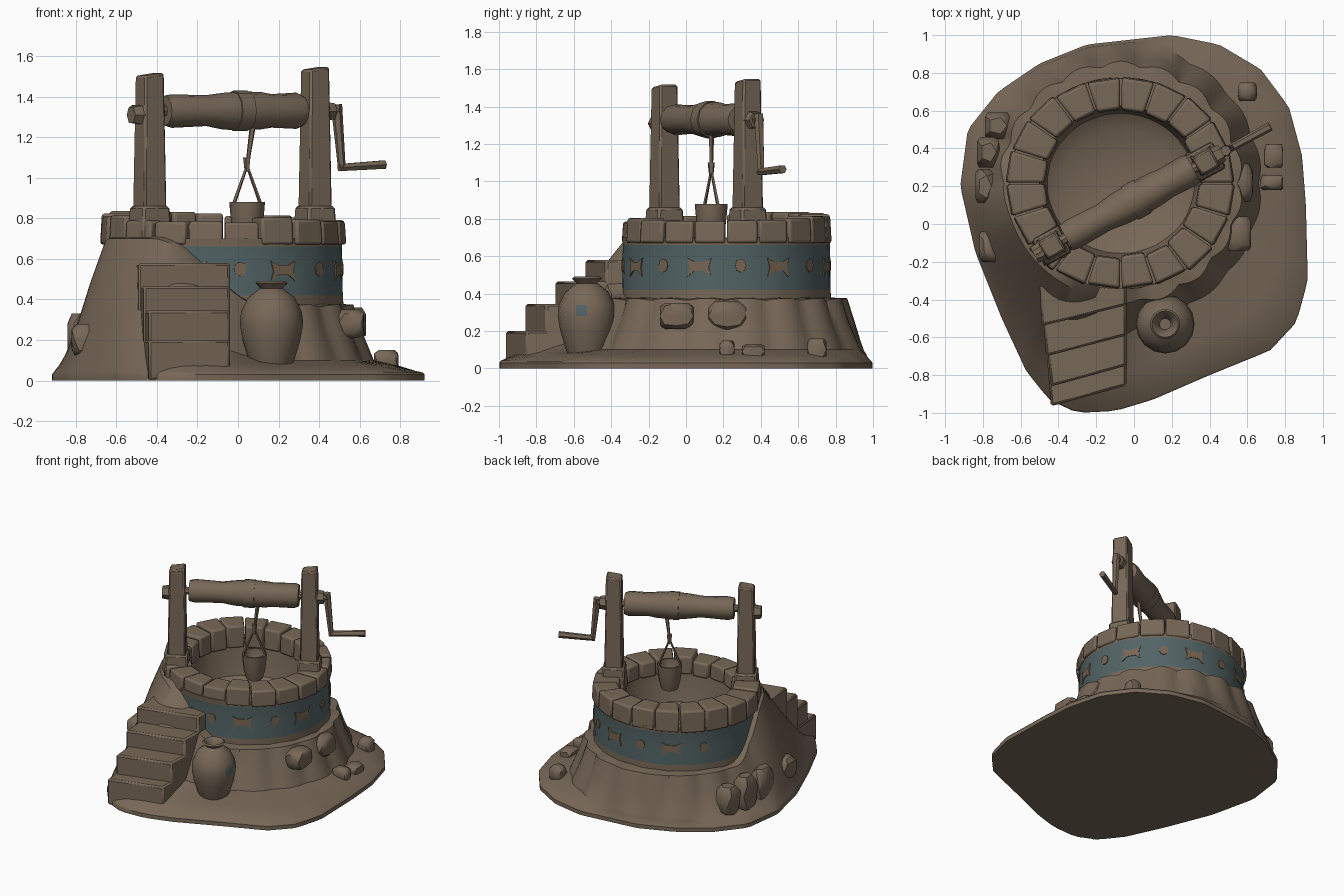
import bpy, bmesh, math, random
from mathutils import Vector, Matrix

if "Cube" in bpy.data.objects:
    bpy.data.objects.remove(bpy.data.objects["Cube"])

random.seed(4)
CX, CY, YS = -0.07, 0.215, 0.95          # well centre and y squash
TAU = math.tau


def material(name, rgb):
    m = bpy.data.materials.new(name)
    m.diffuse_color = (*rgb, 1)
    m.use_nodes = True
    m.node_tree.nodes["Principled BSDF"].inputs["Base Color"].default_value = m.diffuse_color
    return m


BROWN = material("earth_brown", (0.185, 0.138, 0.096))
BLUE = material("faded_blue", (0.085, 0.125, 0.13))
TAN = material("ochre_motif", (0.19, 0.13, 0.085))


def make(name, verts, faces, mats=(BROWN,), rule=None):
    me = bpy.data.meshes.new(name)
    me.from_pydata([tuple(v) for v in verts], [], faces)
    bm = bmesh.new()
    bm.from_mesh(me)
    bmesh.ops.recalc_face_normals(bm, faces=bm.faces)
    bm.to_mesh(me)
    bm.free()
    for m in mats:
        me.materials.append(m)
    if rule:
        for p in me.polygons:
            p.material_index = rule(p)
    ob = bpy.data.objects.new(name, me)
    bpy.context.collection.objects.link(ob)
    return ob


def grid_faces(rows, n):
    return [(r * n + i, r * n + (i + 1) % n, (r + 1) * n + (i + 1) % n, (r + 1) * n + i)
            for r in range(rows - 1) for i in range(n)]


def lathe(name, prof, n, mat=Matrix(), jitter=0.0, **kw):
    """Revolve (radius, height) points about local z, capping both ends."""
    vs = []
    for r, z in prof:
        for i in range(n):
            a = TAU * i / n
            q = r * (1 + random.uniform(-jitter, jitter))
            vs.append(mat @ Vector((q * math.cos(a), q * math.sin(a), z)))
    fs = grid_faces(len(prof), n)
    fs += [tuple(range(n)), tuple(range((len(prof) - 1) * n, len(prof) * n))]
    return make(name, vs, fs, **kw)


def aim(p, q):
    p, q = Vector(p), Vector(q)
    return Matrix.Translation(p) @ (q - p).to_track_quat('Z', 'Y').to_matrix().to_4x4()


def rod(name, p, q, r1, r2, n=6):
    length = (Vector(q) - Vector(p)).length
    return lathe(name, [(r1, 0), (r2, length)], n, aim(p, q))


def hexa(name, low, high):
    """Box-like solid from two matching quads."""
    return make(name, low + high, grid_faces(2, 4) + [(0, 1, 2, 3), (4, 5, 6, 7)])


def smooth(a, b, x):
    t = max(0, min(1, (x - a) / (b - a)))
    return t * t * (3 - 2 * t)


def rock(name, loc, size):
    bm = bmesh.new()
    bmesh.ops.create_icosphere(bm, subdivisions=2, radius=1)
    for v in bm.verts:
        v.co *= random.uniform(0.9, 1.08)
        v.co = Vector(max(-0.75, min(0.75, c)) / 0.75 * s for c, s in zip(v.co, size)) + Vector(loc)
        v.co.z = max(v.co.z, 0.005)
    me = bpy.data.meshes.new(name)
    bm.to_mesh(me)
    bm.free()
    me.materials.append(BROWN)
    bpy.context.collection.objects.link(bpy.data.objects.new(name, me))


# Ground, stone footing and earth mound: one radial surface around the well
outline = [(.2, 1), (.45, .95), (.67, .82), (.82, .62), (.89, .36), (.91, .1), (.92, -.3), (.86, -.52),
           (.72, -.67), (.4, -.8), (.1, -.93), (-.1, -.99), (-.3, -1), (-.45, -.93), (-.57, -.78),
           (-.7, -.5), (-.84, -.15), (-.92, .2), (-.88, .5), (-.72, .7), (-.5, .85), (-.25, .95)]
polar = sorted((math.atan2(y - CY, x - CX) % TAU, math.hypot(x - CX, y - CY)) for x, y in outline)
polar = [(polar[-1][0] - TAU, polar[-1][1])] + polar + [(polar[0][0] + TAU, polar[0][1])]


def edge_radius(a):
    for (a0, r0), (a1, r1) in zip(polar, polar[1:]):
        if a0 <= a <= a1:
            t = (a - a0) / (a1 - a0)
            # straight edge in polar form
            return r0 * r1 * math.sin(a1 - a0) / (r0 * math.sin(a - a0) + r1 * math.sin(a1 - a))
    return 0.9


N = 120
rows = [[] for _ in range(8)]
for i in range(N):
    a = TAU * i / N
    d = math.degrees(a)
    R = edge_radius(a)
    b = smooth(165, 202, d) * (1 - smooth(235, 290, d))
    lump = 0.03 * (abs(math.sin(a * 9)) - 0.6) * (1 - b)
    foot = min(0.74, R - 0.03)
    stone = [(.53, .38), (.635 + lump, .37 + lump * .4), (.675 + lump, .25), (foot + lump * .6, .10),
             ((foot + R) / 2, .075), (R - .01, .04), (R, .03), (R, 0)]
    mound = [(.53, .72), (.61, .70), (.61 + (R - .61) * .3, .52), (.61 + (R - .61) * .6, .30),
             (.61 + (R - .61) * .85, .12), (R - .01, .045), (R, .03), (R, 0)]
    for row, (r0, z0), (r1, z1) in zip(rows, stone, mound):
        r, z = r0 + (r1 - r0) * b, z0 + (z1 - z0) * b
        row.append((CX + r * math.cos(a), CY + r * math.sin(a), z))
make("ground_mound", sum(rows, []), grid_faces(8, N) + [tuple(range(7 * N, 8 * N))])

# Well wall with painted band and hollow inside
well = Matrix.Translation((CX, CY, 0)) @ Matrix.Diagonal((1, YS, 1, 1))
lathe("well_wall", [(.58, .05), (.59, .36), (.588, .42), (.586, .54), (.582, .66), (.588, .70), (.43, .70),
                    (.42, .60), (.39, .47), (.30, .41), (.02, .40)], 64, well, 0.004, mats=(BROWN, BLUE),
      rule=lambda p: int(.42 < p.center.z < .655 and math.hypot(p.center.x - CX, (p.center.y - CY) / YS) > .56))


def motif(name, deg, shape):
    """Thin painted plate wrapped on the band; shape holds (across, height)."""
    vs = []
    for r in (.585, .592):
        for u, z in shape:
            a = math.radians(deg) + u / .59
            vs.append(well @ Vector((r * math.cos(a), r * math.sin(a), z)))
    n = len(shape)
    make(name, vs, grid_faces(2, n) + [tuple(range(n)), tuple(range(n, 2 * n))], mats=(TAN,))


dot = [(.032 * math.cos(TAU * k / 8), .55 + .036 * math.sin(TAU * k / 8)) for k in range(8)]
half = [(.07, .59), (.03, .57), (-.03, .57), (-.07, .59)]
bow = half + [(-.055, .54), (-.07, .49), (-.03, .52), (.03, .52), (.07, .49), (.055, .54)]
for k in range(8):
    if k not in (4, 5):
        motif("band_dot", 8 + 45 * k, dot)
        motif("band_bow", -15 + 45 * k, bow)

# Rim stones
S = 20
for k in range(S):
    a0, a1 = TAU * (k + .03) / S, TAU * (k + .97) / S
    am = (a0 + a1) / 2
    top = .79 + .05 * max(0, math.cos(am - math.radians(140))) + random.uniform(-.012, .015)
    ro, ri = .60 + random.uniform(-.012, .012), .41 + random.uniform(-.012, .012)
    quad = lambda z, e: [well @ Vector((r * math.cos(a), r * math.sin(a), z)) for r, a in
                         ((ri + e, a0), (ro - e, a0), (ro - e, a1), (ri + e, a1))]
    st = hexa("rim_stone", quad(.67, 0), quad(top, .008))
    bv = st.modifiers.new("soften", 'BEVEL')
    bv.width, bv.segments = .014, 2

# Steps, skewed toward the wall
for yf, z in ((-.965, .20), (-.86, .345), (-.70, .465), (-.54, .58)):
    xl = -.44 - .16 * max(0, yf + .86)
    foot = [(xl, yf, 0), (-.04, yf + .11, 0), (-.04, -.25, 0), (-.5, -.22, 0)]
    st = hexa("step", foot, [(x, y, z) for x, y, _ in foot])
    st.modifiers.new("soften", 'BEVEL').width = .012

# Posts with footing blocks, axle line runs between them
P1, P2 = Vector((-.435, -.115, 0)), Vector((.38, .33, 0))
axis = (P2 - P1).normalized()
side = Vector((-axis.y, axis.x, 0))


def post_quad(c, w, z, tilt=0):
    return [c + axis * w * s + side * w * t + Vector((0, 0, z + tilt * s))
            for s, t in ((-1, -1), (1, -1), (1, 1), (-1, 1))]


for c, top in ((P1, 1.51), (P2, 1.54)):
    hexa("post", post_quad(c, .066, .68), post_quad(c, .054, top, .008)).modifiers.new("soften", 'BEVEL').width = .01
    hexa("post_footing", post_quad(c, .088, .66), post_quad(c, .075, .86)).modifiers.new("soften", 'BEVEL').width = .012

# Roller, axle and end hubs
Z = Vector((0, 0, 1.33))
A = P1 + axis * .085 + Z
L = (P2 - P1).length - .16
lathe("roller", [(.075, 0), (.082, .04), (.076, L * .3), (.09, L * .42), (.096, L * .55), (.09, L * .7),
                 (.084, L * .78), (.088, L - .03), (.078, L)], 12, aim(A, A + axis), 0.03)
rod("axle", P1 - axis * .10 + Z, P2 + axis * .13 + Z, .028, .028, 8)
rod("left_hub", P1 - axis * .105 + Z * .985, P1 - axis * .04 + Z * .985, .045, .055, 6)
rod("right_hub", P2 + axis * .04 + Z * .998, P2 + axis * .10 + Z * .998, .055, .045, 6)

# Crank
K1 = P2 + axis * .12 + Vector((0, 0, 1.36))
K2 = P2 + axis * .15 + Vector((0, 0, 1.05))
rod("crank_arm", K1, K2, .028, .019)
rod("crank_handle", K2 - axis * .015, K2 + axis * .24 + Vector((0, 0, .015)), .02, .024)

# Bucket, rope and bail
B = Vector((.045, .135, 0))
lathe("bucket", [(.02, .69), (.06, .69), (.075, .75), (.084, .83), (.088, .88), (.076, .88), (.068, .80), (.02, .74)],
      12, Matrix.Translation(B))
knot = B + Vector((0, 0, 1.06))
rod("rope", knot, B + Vector((.03, .0, 1.27)), .009, .016, 5)
rod("rope_knot", knot - Vector((0, 0, .03)), knot + Vector((0, 0, .04)), .012, .02, 5)
for s in (-1, 1):
    rod("bucket_bail", knot, B + axis * .08 * s + Vector((0, 0, .86)), .007, .010, 5)
rod("rope_wrap", A + axis * (L * .5), A + axis * (L * .6), .1, .1, 12)

# Clay jar with flecks of paint
lathe("clay_jar", [(.10, .07), (.115, .11), (.142, .20), (.156, .28), (.150, .34), (.115, .41), (.07, .445),
                   (.055, .455), (.08, .48), (.07, .49), (.045, .465), (.03, .40)], 16,
      Matrix.Translation((.165, -.53, 0)), mats=(BROWN, BLUE),
      rule=lambda p: int(.30 < p.center.z < .33 and p.index % 16 in (15, 6)))

# Loose rocks and the stones along the left side
for x, y, sx, sy, sz, z in ((.73, .22, .06, .04, .05, .10), (.74, .36, .05, .06, .04, .09), (.6, .7, .05, .05, .06, .10),
                            (.56, .22, .07, .10, .08, .28), (.55, -.05, .07, .09, .07, .28),
                            (-.77, .38, .06, .08, .13, .2), (-.79, .2, .05, .09, .15, .18),
                            (-.72, .52, .07, .07, .11, .18), (-.76, -.12, .06, .08, .08, .2)):
    rock("loose_rock", (x, y, z), (sx, sy, sz))

bpy.ops.object.select_all(action='SELECT')
bpy.context.view_layer.objects.active = bpy.data.objects["ground_mound"]
bpy.ops.object.shade_smooth_by_angle(angle=math.radians(38))
